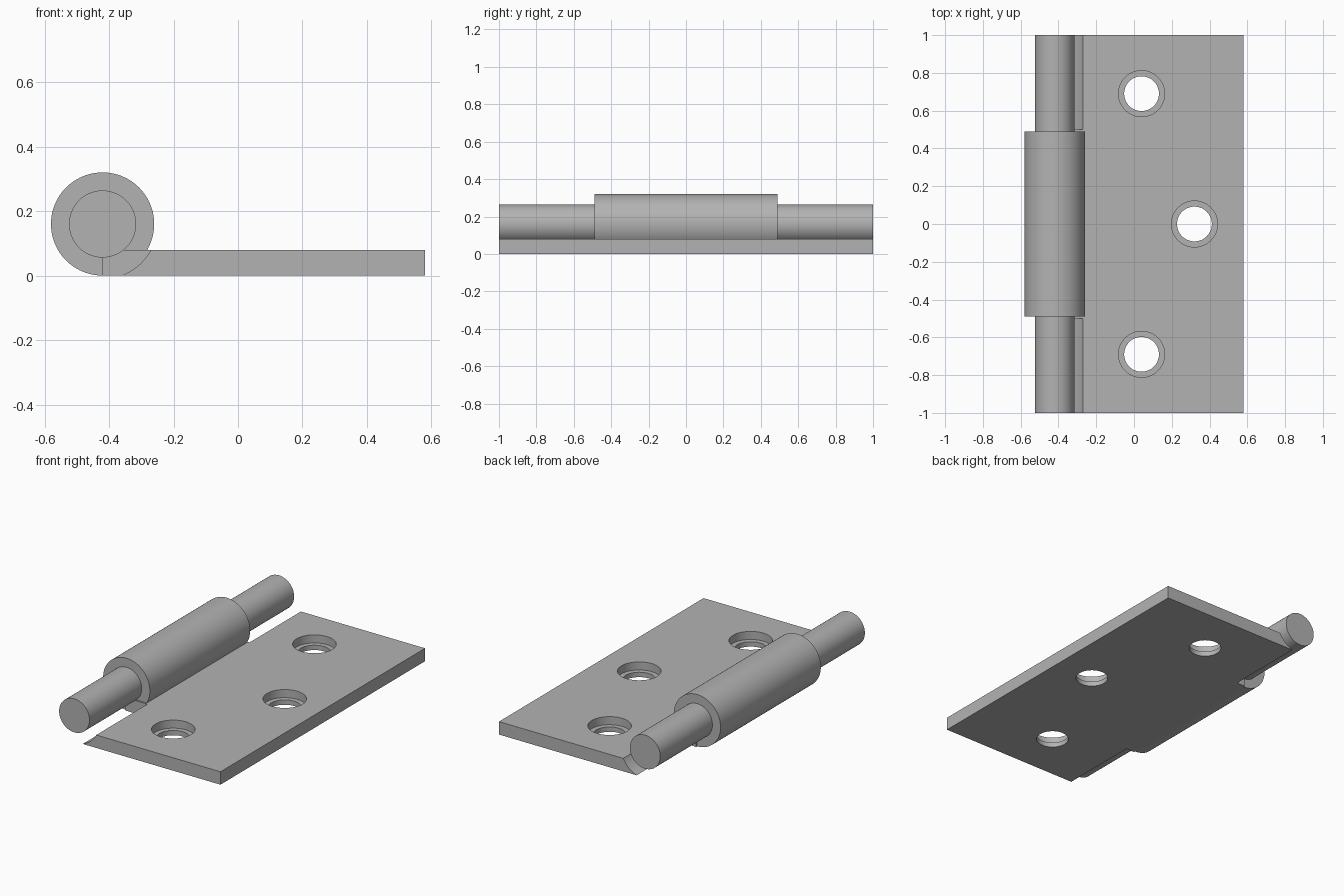
import bpy
import math

if "Cube" in bpy.data.objects:
    bpy.data.objects.remove(bpy.data.objects["Cube"])

AXIS_X, AXIS_Z = -0.42, 0.16
THICK = 0.08

steel = bpy.data.materials.new("plain grey steel")
steel.use_nodes = True
grey = (0.45, 0.45, 0.45, 1)
steel.diffuse_color = grey
steel.node_tree.nodes["Principled BSDF"].inputs["Base Color"].default_value = grey


def finish(obj, name):
    obj.name = name
    obj.data.materials.append(steel)
    return obj


def cylinder(name, radius, length, location, along_y=False):
    turn = (math.pi / 2, 0, 0) if along_y else (0, 0, 0)
    bpy.ops.mesh.primitive_cylinder_add(vertices=96, radius=radius, depth=length,
                                        location=location, rotation=turn)
    return finish(bpy.context.object, name)


def smooth(obj):
    bpy.ops.object.select_all(action='DESELECT')
    obj.select_set(True)
    bpy.context.view_layer.objects.active = obj
    bpy.ops.object.shade_smooth_by_angle(angle=math.radians(30))


def cut(obj, cutter):
    mod = obj.modifiers.new(cutter.name, 'BOOLEAN')
    mod.operation = 'DIFFERENCE'
    mod.solver = 'EXACT'
    mod.object = cutter
    bpy.context.view_layer.objects.active = obj
    bpy.ops.object.modifier_apply(modifier=mod.name)
    bpy.data.objects.remove(cutter)


# Flat leaf, reaching under the barrel as far as the axis
RIGHT = 0.58
bpy.ops.mesh.primitive_cube_add(size=1, location=((AXIS_X + RIGHT) / 2, 0, THICK / 2))
leaf = finish(bpy.context.object, "leaf")
leaf.scale = (RIGHT - AXIS_X, 2, THICK)
bpy.ops.object.transform_apply(location=False, rotation=False, scale=True)

# Curved clearance at both ends for the mating knuckles
for side in (-1, 1):
    cut(leaf, cylinder("clearance", 0.17, 0.6, (AXIS_X, side * 0.8, AXIS_Z), True))

# Counterbored screw holes
for x, y in ((0.04, 0.69), (0.32, 0), (0.04, -0.69)):
    cut(leaf, cylinder("screw_hole", 0.092, 0.4, (x, y, 0)))
    cut(leaf, cylinder("counterbore", 0.122, 0.1, (x, y, THICK)))
smooth(leaf)

# Barrel and pin
smooth(cylinder("barrel", 0.16, 0.98, (AXIS_X, 0, AXIS_Z), True))
smooth(cylinder("pin", 0.104, 2, (AXIS_X, 0, AXIS_Z), True))
